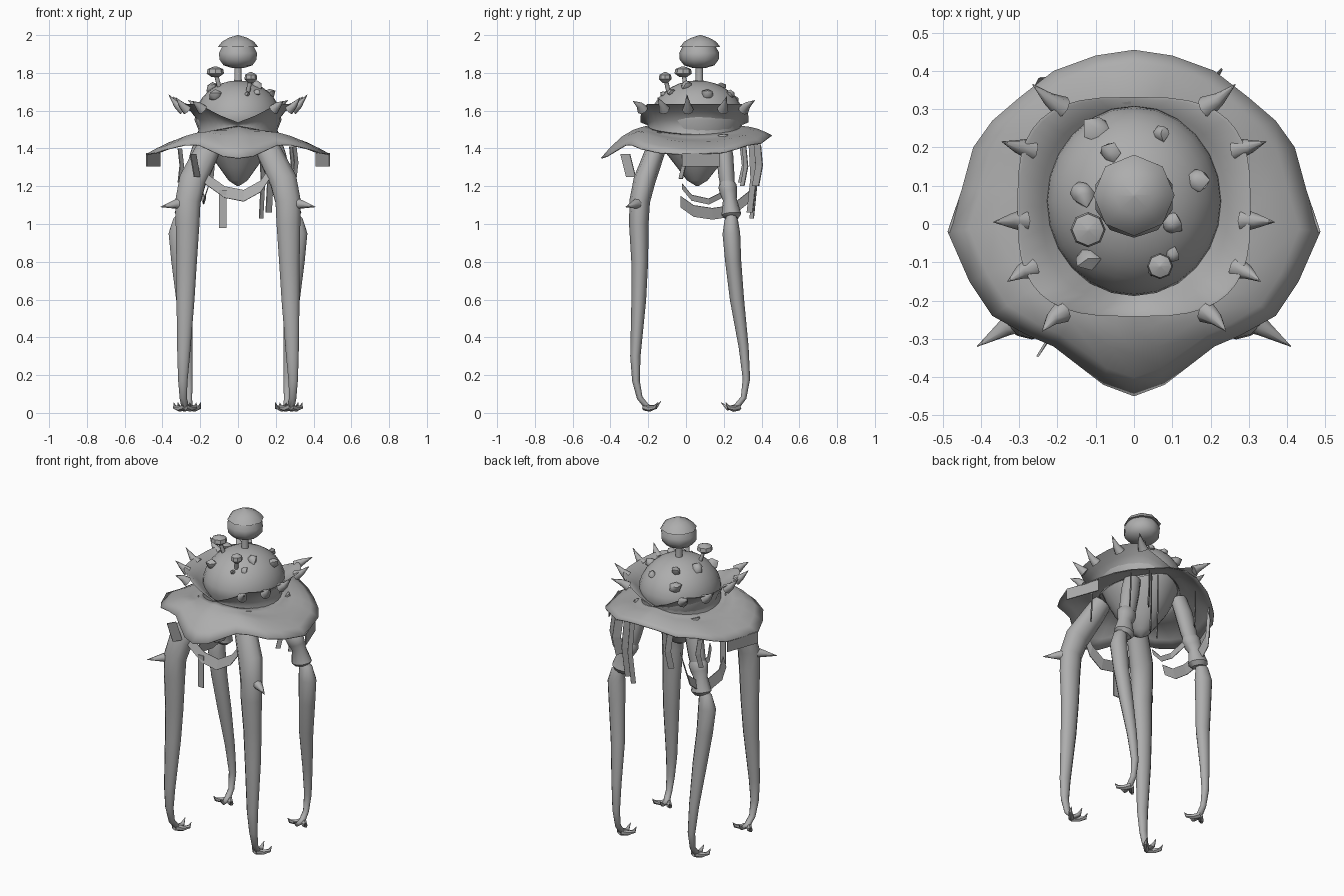
import bpy, bmesh, math, random
from mathutils import Vector

random.seed(4)
if "Cube" in bpy.data.objects:
    bpy.data.objects.remove(bpy.data.objects["Cube"])

grey = bpy.data.materials.new("clay_grey")
grey.use_nodes = True
grey.diffuse_color = (0.42, 0.42, 0.42, 1)
grey.node_tree.nodes["Principled BSDF"].inputs["Base Color"].default_value = (0.42, 0.42, 0.42, 1)


def finish(name, bm, angle=40):
    bmesh.ops.recalc_face_normals(bm, faces=bm.faces)
    mesh = bpy.data.meshes.new(name)
    bm.to_mesh(mesh)
    bm.free()
    mesh.materials.append(grey)
    ob = bpy.data.objects.new(name, mesh)
    bpy.context.collection.objects.link(ob)
    if angle:
        bpy.ops.object.select_all(action="DESELECT")
        ob.select_set(True)
        bpy.context.view_layer.objects.active = ob
        bpy.ops.object.shade_smooth_by_angle(angle=math.radians(angle))
    return ob


def loft(name, rings, caps=True, angle=40):
    """Join closed rings of points, one after the other."""
    bm = bmesh.new()
    loops = [[bm.verts.new(p) for p in ring] for ring in rings]
    n = len(rings[0])
    for a, b in zip(loops, loops[1:]):
        for i in range(n):
            j = (i + 1) % n
            bm.faces.new((a[i], a[j], b[j], b[i]))
    if caps:
        bm.faces.new(loops[0])
        bm.faces.new(loops[-1])
    return finish(name, bm, angle)


def tube(name, path, sides=8, depth=1.0):
    """Tapered tube through (x, y, z, radius) points; depth scales it front to back."""
    pts = [Vector(p[:3]) for p in path]
    rings = []
    for i, p in enumerate(pts):
        d = (pts[min(i + 1, len(pts) - 1)] - pts[max(i - 1, 0)]).normalized()
        u = d.cross(Vector((1, 0, 0)))
        if u.length < 0.3:
            u = d.cross(Vector((0, 1, 0)))
        u.normalize()
        v = d.cross(u)
        r = max(path[i][3], 0.001)
        rings.append([p + r * (depth * u * math.cos(k * math.tau / sides) + v * math.sin(k * math.tau / sides))
                      for k in range(sides)])
    return loft(name, rings, True, 45)


def revolve(name, profile, centre, sides, stretch=1.0, angle=40):
    """Turned part from (radius, z) points."""
    x, y = centre
    rings = [[(x + r * math.sin(k * math.tau / sides), y - stretch * r * math.cos(k * math.tau / sides), z)
              for k in range(sides)] for r, z in profile]
    return loft(name, rings, True, angle)


def ribbon(name, path, across):
    """Flat strip along a path."""
    bm = bmesh.new()
    a = Vector(across) / 2
    rows = [(bm.verts.new(Vector(p) - a), bm.verts.new(Vector(p) + a)) for p in path]
    for p, q in zip(rows, rows[1:]):
        bm.faces.new((p[0], p[1], q[1], q[0]))
    ob = finish(name, bm, 0)
    ob.modifiers.new("thickness", "SOLIDIFY").thickness = 0.006


def mirror(path, s):
    return [(s * p[0],) + tuple(p[1:]) for p in path]


# Skirt: ragged outer rim swept in to the neck, arched only towards the front
half = [(0, -.45, 1.35), (.08, -.42, 1.36), (.21, -.32, 1.42), (.28, -.29, 1.42), (.37, -.24, 1.4),
        (.43, -.15, 1.38), (.487, -.02, 1.37), (.45, .09, 1.375), (.42, .2, 1.38), (.37, .27, 1.4),
        (.3, .33, 1.42), (.21, .4, 1.43), (.1, .44, 1.46), (0, .455, 1.47)]
rim = [Vector(p) for p in half + mirror(half[-2:0:-1], -1)]
rings = []
for s in (0, .12, .3, .55, .8, 1):
    ring = []
    for p in rim:
        t = math.atan2(p.x, -(p.y - .03))
        side = abs(math.sin(t))
        neck = Vector((.21 * math.sin(t), .04 - .245 * math.cos(t), 1.52 - .04 * side))
        arch = (.012 + .025 * max(0, math.cos(t))) * math.sin(math.pi * s)
        dip = .016 * math.sin(math.pi * min(s * 2, 1)) * side
        ring.append(neck.lerp(p, s) + Vector((0, 0, arch - dip)))
    rings.append(ring)
skirt = loft("skirt", rings, False, 40)
skirt.modifiers.new("thickness", "SOLIDIFY").thickness = 0.006


# Collar: squarish flared cup, high at the sides and low at front and back
def collar_ring(rx, ry, low, high, power, n=40):
    ring = []
    for k in range(n):
        t = k * math.tau / n
        x = math.copysign(abs(math.sin(t)) ** power, math.sin(t))
        y = -math.copysign(abs(math.cos(t)) ** power, math.cos(t))
        rise = min(1, abs(x) * 1.45) ** 1.2
        ring.append((rx * x, .045 + ry * y, low + (high - low) * rise))
    return ring


loft("collar", [collar_ring(.222, .25, 1.512, 1.465, 1), collar_ring(.205, .246, 1.518, 1.505, .95),
                collar_ring(.215, .25, 1.523, 1.55, .85), collar_ring(.25, .265, 1.53, 1.595, .75),
                collar_ring(.305, .287, 1.538, 1.635, .65), collar_ring(.298, .28, 1.536, 1.635, .65),
                collar_ring(.24, .25, 1.525, 1.59, .8), collar_ring(.195, .22, 1.49, 1.54, 1)], False, 60)

# Thorns along the collar rim
for s in (-1, 1):
    for x, y, tx, ty, tz in ((.2, -.23, .24, -.28, 1.65), (.28, -.115, .33, -.15, 1.67),
                             (.3, .01, .367, .005, 1.685), (.28, .195, .345, .215, 1.675),
                             (.2, .305, .265, .365, 1.655)):
        tube("collar_thorn", mirror([(x - .012, y, 1.605, .03), (x + (tx - x) * .35, y + (ty - y) * .35, 1.63, .018),
                                     (tx, ty, tz, 0)], s), 8)

# Dome and egg-shaped belly
dome = [(.23 * math.cos(a), 1.55 + .21 * math.sin(a)) for a in [i * math.pi / 16 for i in range(8)]]
belly = [(.004, 1.2), (.05, 1.23), (.1, 1.3), (.15, 1.37), (.19, 1.45)]
revolve("body", belly + dome + [(.004, 1.76)], (0, .06), 24, 1.08, 60)

# Head on its stalk, with an overhanging cap
revolve("head_stalk", [(.028, 1.72), (.02, 1.77), (.02, 1.84)], (0, .07), 10)
revolve("head", [(.03, 1.825), (.08, 1.84), (.103, 1.87), (.106, 1.905), (.085, 1.945)], (0, .07), 10, 1, 50)
revolve("head_cap", [(.05, 1.945), (.106, 1.938), (.085, 1.965), (.05, 1.985), (.004, 2.0)], (0, .075), 8, 1, 50)

# Small mushrooms on the dome
for x, y, z, r in ((-.12, -.015, 1.805, .046), (.068, -.11, 1.775, .034)):
    tube("mushroom_stalk", [(x * .75, y + .02, 1.69, .012), (x, y, z, .011)], 8)
    revolve("mushroom_cap", [(.4 * r, z - .028), (r, z - .008), (r * .9, z + .015), (.1 * r, z + .03)], (x, y), 8)

# Warts scattered over the dome
for x, y, r in ((-.1, .25, .04), (.07, .235, .024), (-.06, .185, .03), (.165, .115, .035),
                (-.135, .08, .038), (.1, 0, .033), (-.12, -.09, .035), (.1, -.08, .022), (.05, -.12, .017)):
    h = math.sqrt(max(0, 1 - (x / .23) ** 2 - ((y - .06) / .25) ** 2))
    base = Vector((x, y, 1.55 + .21 * h))
    bm = bmesh.new()
    bmesh.ops.create_icosphere(bm, subdivisions=1, radius=r)
    for v in bm.verts:
        v.co = v.co * random.uniform(.75, 1.15) + base
    finish("wart", bm, 50)

# Legs
for s in (-1, 1):
    tube("front_leg", mirror([(.13, -.13, 1.46, .06), (.165, -.165, 1.38, .068), (.24, -.22, 1.23, .075),
                              (.265, -.245, 1.12, .07), (.267, -.25, 1.0, .066), (.272, -.245, .8, .057),
                              (.278, -.25, .6, .05), (.288, -.268, .3, .035), (.292, -.265, .17, .026),
                              (.29, -.245, .08, .02), (.28, -.205, .03, .02), (.275, -.16, .03, .014),
                              (.275, -.132, .062, 0)], s), 10, .78)
    tube("knee_spike", mirror([(.28, -.24, 1.11, .04), (.335, -.27, 1.105, .024), (.41, -.32, 1.09, 0)], s), 8)
    tube("rear_thigh", mirror([(.17, .19, 1.46, .052), (.2, .205, 1.36, .058), (.225, .215, 1.25, .054),
                               (.25, .225, 1.15, .042)], s), 10, .78)
    tube("rear_cuff", mirror([(.23, .215, 1.225, .045), (.238, .22, 1.2, .06), (.25, .225, 1.165, .055),
                              (.262, .232, 1.13, .045), (.275, .24, 1.05, .064), (.28, .24, 1.03, .045)], s), 10, .82)
    tube("rear_leg", mirror([(.28, .24, 1.06, .024), (.303, .24, 1.02, .042), (.315, .24, .95, .055),
                             (.305, .25, .8, .05), (.285, .27, .6, .044), (.27, .305, .35, .031),
                             (.262, .32, .18, .023), (.26, .305, .08, .018), (.26, .265, .03, .02),
                             (.255, .22, .025, .014), (.255, .185, .055, 0)], s), 10, .85)
    # Side claws on each foot
    for x, y, d in ((.28, -.22, 1), (.258, .28, -1)):
        for k in (-1, 1):
            tube("side_claw", mirror([(x, y, .03, .018), (x + .03 * k, y + .03 * d, .022, .016),
                                      (x + .055 * k, y + .055 * d, .03, .011),
                                      (x + .06 * k, y + .07 * d, .055, 0)], s), 6)
    # Plates hung from the skirt edge
    ribbon("side_plate", mirror([(.487, -.02, 1.34), (.415, .18, 1.34)], s), (0, 0, .07))

# Sagging straps
ribbon("front_strap", [(-.25, -.22, 1.33), (-.17, -.24, 1.24), (-.07, -.25, 1.17), (.03, -.25, 1.15),
                       (.12, -.24, 1.2), (.2, -.22, 1.32)], (0, .02, .06))
ribbon("right_strap", [(-.25, -.03, 1.12), (-.27, .04, 1.07), (-.27, .14, 1.055), (-.27, .24, 1.07),
                       (-.26, .34, 1.15), (-.24, .38, 1.3)], (.02, 0, .06))
ribbon("upper_strap", [(-.16, -.02, 1.2), (-.18, .03, 1.14), (-.18, .12, 1.12), (-.2, .22, 1.17)], (.01, 0, .03))

# Hanging strips
ribbon("front_tab", [(-.08, -.25, 1.18), (-.08, -.25, .98)], (.04, 0, 0))
ribbon("corner_tab", [(-.24, -.32, 1.37), (-.22, -.29, 1.25)], (.03, .05, 0))
for x, y, top, low, w in ((.12, .36, 1.43, 1.03, .02), (.16, .35, 1.43, 1.06, .03), (.2, .38, 1.42, 1.2, .035),
                          (.28, .31, 1.41, 1.2, .02), (-.31, .3, 1.4, 1.22, .02), (-.15, .37, 1.42, 1.2, .025),
                          (.3, -.02, 1.41, 1.24, .02)):
    ribbon("hanging_strip", [(x, y, top), (x + .01, y + .01, (top + low) / 2), (x, y - .01, low)], (w, w, 0))
